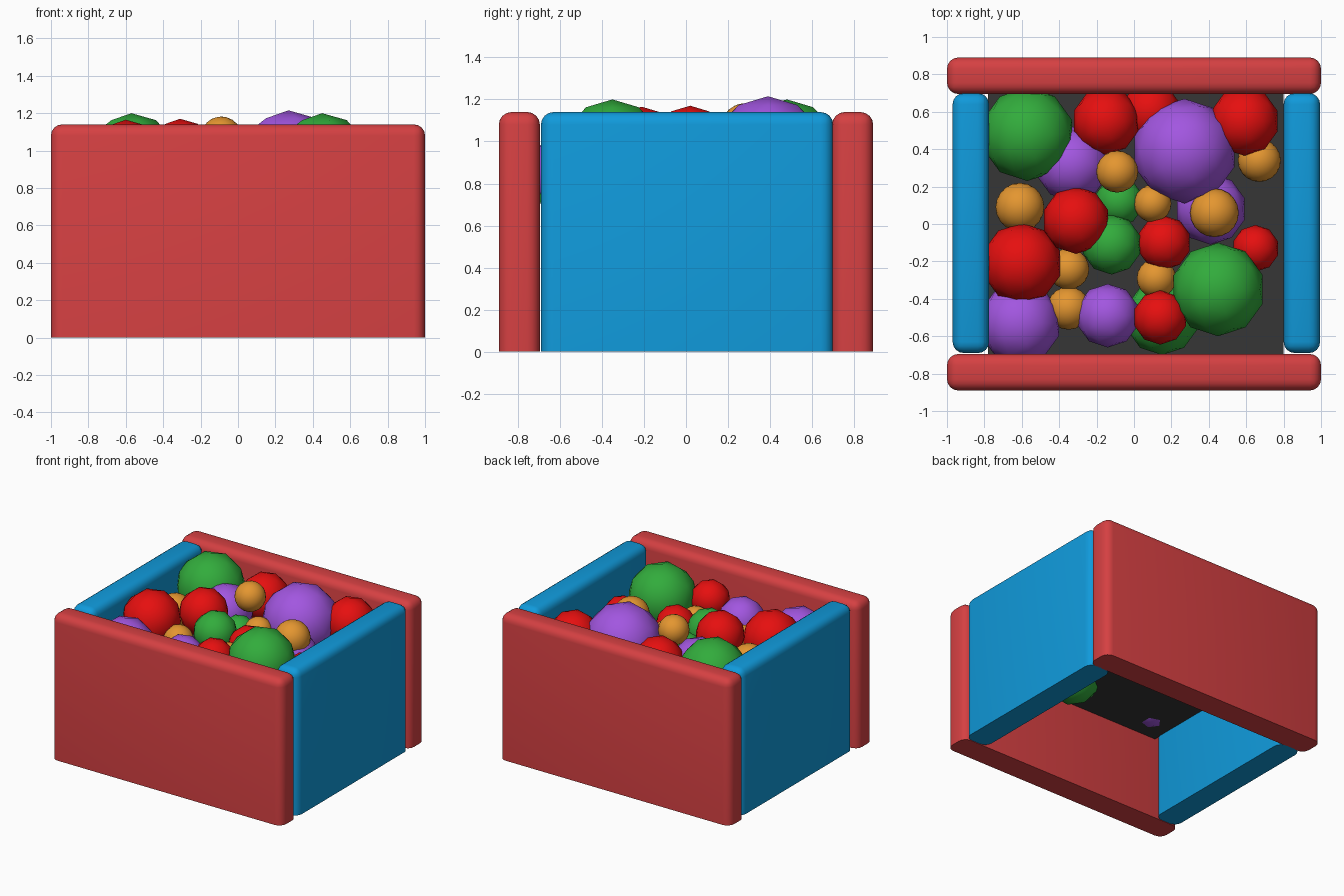
import bpy, bmesh

if "Cube" in bpy.data.objects:
    bpy.data.objects.remove(bpy.data.objects["Cube"])


def material(name, r, g, b):
    def lin(c):
        c /= 255
        return c / 12.92 if c <= 0.04045 else ((c + 0.055) / 1.055) ** 2.4
    m = bpy.data.materials.new(name)
    m.diffuse_color = (lin(r), lin(g), lin(b), 1)
    m.use_nodes = True
    m.node_tree.nodes["Principled BSDF"].inputs["Base Color"].default_value = m.diffuse_color
    return m


WALL_RED = material("wall red", 213, 64, 66)
WALL_BLUE = material("wall blue", 16, 154, 219)
FLOOR = material("dark grey", 54, 54, 54)
RED = material("ball red", 230, 15, 15)
GREEN = material("ball green", 50, 172, 60)
PURPLE = material("ball purple", 162, 86, 224)
ORANGE = material("ball orange", 228, 150, 48)


def add_object(name, bm, mat):
    me = bpy.data.meshes.new(name)
    bm.to_mesh(me)
    bm.free()
    me.materials.append(mat)
    ob = bpy.data.objects.new(name, me)
    bpy.context.collection.objects.link(ob)
    return ob


def wall(name, x0, x1, y0, y1, mat, height=1.14, radius=0.06):
    """Slab with rounded top and upright edges and a square bottom."""
    bm = bmesh.new()
    bmesh.ops.create_cube(bm, size=1)
    for v in bm.verts:
        v.co = ((x0 + x1) / 2 + v.co.x * (x1 - x0),
                (y0 + y1) / 2 + v.co.y * (y1 - y0),
                (v.co.z + 0.5) * height)
    edges = [e for e in bm.edges if max(v.co.z for v in e.verts) > 0.1]
    bmesh.ops.bevel(bm, geom=edges, offset=radius, segments=4,
                    profile=0.5, affect='EDGES')
    for f in bm.faces:
        f.smooth = True
    ob = add_object(name, bm, mat)
    bpy.ops.object.select_all(action='DESELECT')
    ob.select_set(True)
    bpy.context.view_layer.objects.active = ob
    bpy.ops.object.shade_smooth_by_angle(angle=0.6)


def ball(name, x, y, z, r, mat, detail):
    bm = bmesh.new()
    bmesh.ops.create_icosphere(bm, subdivisions=detail, radius=r)
    bmesh.ops.translate(bm, vec=(x, y, z), verts=bm.verts)
    for f in bm.faces:
        f.smooth = True
    add_object(name, bm, mat)


# Pit walls
wall("front_wall", -1, 1, -0.89, -0.695, WALL_RED)
wall("back_wall", -1, 1, 0.695, 0.89, WALL_RED)
wall("left_wall", -0.97, -0.775, -0.69, 0.70, WALL_BLUE)
wall("right_wall", 0.80, 0.995, -0.69, 0.70, WALL_BLUE)

# Raised floor under the balls
bm = bmesh.new()
bm.faces.new([bm.verts.new(p) for p in
              ((-0.78, -0.695, 0.65), (0.80, -0.695, 0.65),
               (0.80, 0.695, 0.65), (-0.78, 0.695, 0.65))])
add_object("floor", bm, FLOOR)

# Balls: x, y, z, radius
balls = {
    "green": (GREEN, 2, [
        (-0.57, 0.48, 0.95, 0.25), (0.45, -0.35, 0.95, 0.25),
        (-0.12, -0.11, 0.93, 0.16), (-0.08, 0.12, 0.85, 0.13),
        (0.15, -0.50, 0.73, 0.20)]),
    "red": (RED, 2, [
        (-0.15, 0.55, 0.95, 0.18), (0.09, 0.60, 0.86, 0.16),
        (0.59, 0.55, 0.95, 0.185), (-0.31, 0.02, 0.99, 0.18),
        (-0.60, -0.21, 0.95, 0.215), (0.16, -0.10, 0.90, 0.145),
        (0.65, -0.13, 0.85, 0.125), (0.14, -0.50, 0.95, 0.145)]),
    "purple": (PURPLE, 2, [
        (0.27, 0.39, 0.935, 0.28), (-0.33, 0.32, 0.88, 0.20),
        (0.41, 0.08, 0.82, 0.19), (-0.14, -0.49, 0.87, 0.17),
        (-0.61, -0.53, 0.85, 0.22)]),
    "orange": (ORANGE, 3, [
        (-0.61, 0.09, 0.89, 0.13), (-0.09, 0.28, 1.07, 0.112),
        (0.10, 0.11, 0.92, 0.10), (0.43, 0.06, 0.97, 0.13),
        (0.67, 0.34, 0.86, 0.115), (-0.35, -0.24, 0.86, 0.11),
        (-0.35, -0.45, 0.84, 0.115), (0.12, -0.29, 0.87, 0.105)]),
}
for colour, (mat, detail, items) in balls.items():
    for i, (x, y, z, r) in enumerate(items, 1):
        ball(f"{colour}_ball_{i}", x, y, z, r, mat, detail)
